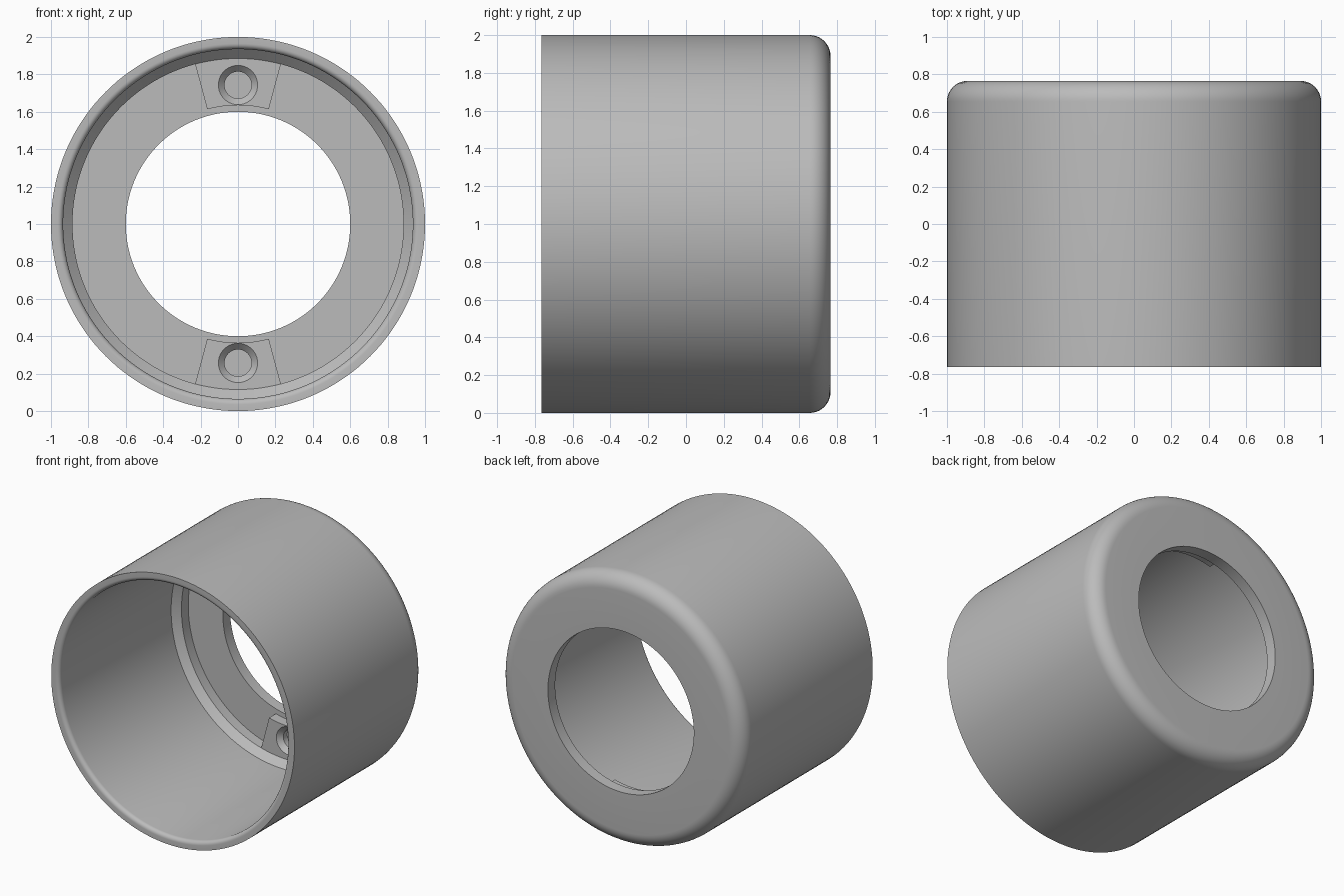
import bpy, bmesh, math

if "Cube" in bpy.data.objects:
    bpy.data.objects.remove(bpy.data.objects["Cube"])

grey = bpy.data.materials.new("plain grey")
grey.diffuse_color = (0.5, 0.5, 0.5, 1)
grey.use_nodes = True
grey.node_tree.nodes["Principled BSDF"].inputs["Base Color"].default_value = grey.diffuse_color
CZ = 1.0        # height of the ring's axis
FLOOR = 0.68    # inner face of the back wall


def finish(name, bm, angle):
    bmesh.ops.recalc_face_normals(bm, faces=bm.faces[:])
    mesh = bpy.data.meshes.new(name)
    bm.to_mesh(mesh)
    bm.free()
    mesh.materials.append(grey)
    ob = bpy.data.objects.new(name, mesh)
    bpy.context.collection.objects.link(ob)
    bpy.context.view_layer.objects.active = ob
    ob.select_set(True)
    bpy.ops.object.shade_smooth_by_angle(angle=math.radians(angle))
    ob.select_set(False)
    return ob


def arc(cr, cy, rad, a0, a1, n):
    return [(cr + rad * math.cos(math.radians(a0 + (a1 - a0) * i / n)),
             cy + rad * math.sin(math.radians(a0 + (a1 - a0) * i / n))) for i in range(n + 1)]


def loft(bm, rings):
    for a, b in zip(rings, rings[1:]):
        for i in range(len(a)):
            j = (i + 1) % len(a)
            bm.faces.new((a[i], a[j], b[j], b[i]))


# Cup shell: closed (radius, y) profile turned around the y axis
profile = [(1.0, -0.765)]
profile += arc(0.89, 0.655, 0.11, 0, 90, 10)              # rounded back edge
profile += [(0.6, 0.765), (0.6, FLOOR), (0.885, FLOOR),   # hole and back wall
            (0.885, 0.60), (0.935, 0.55)]                 # step with chamfer
profile += arc(0.965, -0.735, 0.03, 180, 270, 6)          # rounded lip
SEG = 144
bm = bmesh.new()
rings = []
for k in range(SEG):
    t = 2 * math.pi * k / SEG
    rings.append([bm.verts.new((r * math.sin(t), y, CZ + r * math.cos(t))) for r, y in profile])
loft(bm, rings + [rings[0]])
finish("cup_shell", bm, 30)


# Screw bosses: ring sectors with a countersunk hole
def boss(name, side):
    bm = bmesh.new()
    half = math.radians(15)
    n = 12
    angs = [-half + 2 * half * i / n for i in range(n + 1)]
    sector = [(0.885 * math.sin(a), 0.885 * math.cos(a)) for a in angs]
    sector += [(0.635 * math.sin(a), 0.635 * math.cos(a)) for a in reversed(angs)]

    def ring(pts, y):
        return [bm.verts.new((x, y, CZ + side * z)) for x, z in pts]

    def circle(r, y):
        return ring([(r * math.sin(2 * math.pi * i / 40), 0.743 + r * math.cos(2 * math.pi * i / 40))
                     for i in range(40)], y)

    outer = [ring(sector, 0.60), ring(sector, 0.70)]
    hole = [circle(0.105, 0.60), circle(0.072, 0.635), circle(0.072, 0.70)]
    loft(bm, outer)
    loft(bm, hole)
    for o, h in ((outer[0], hole[0]), (outer[1], hole[2])):
        edges = [bm.edges.get((l[i - 1], l[i])) for l in (o, h) for i in range(len(l))]
        bmesh.ops.triangle_fill(bm, edges=edges, use_beauty=True)
    finish(name, bm, 30)


boss("upper_screw_boss", 1)
boss("lower_screw_boss", -1)
